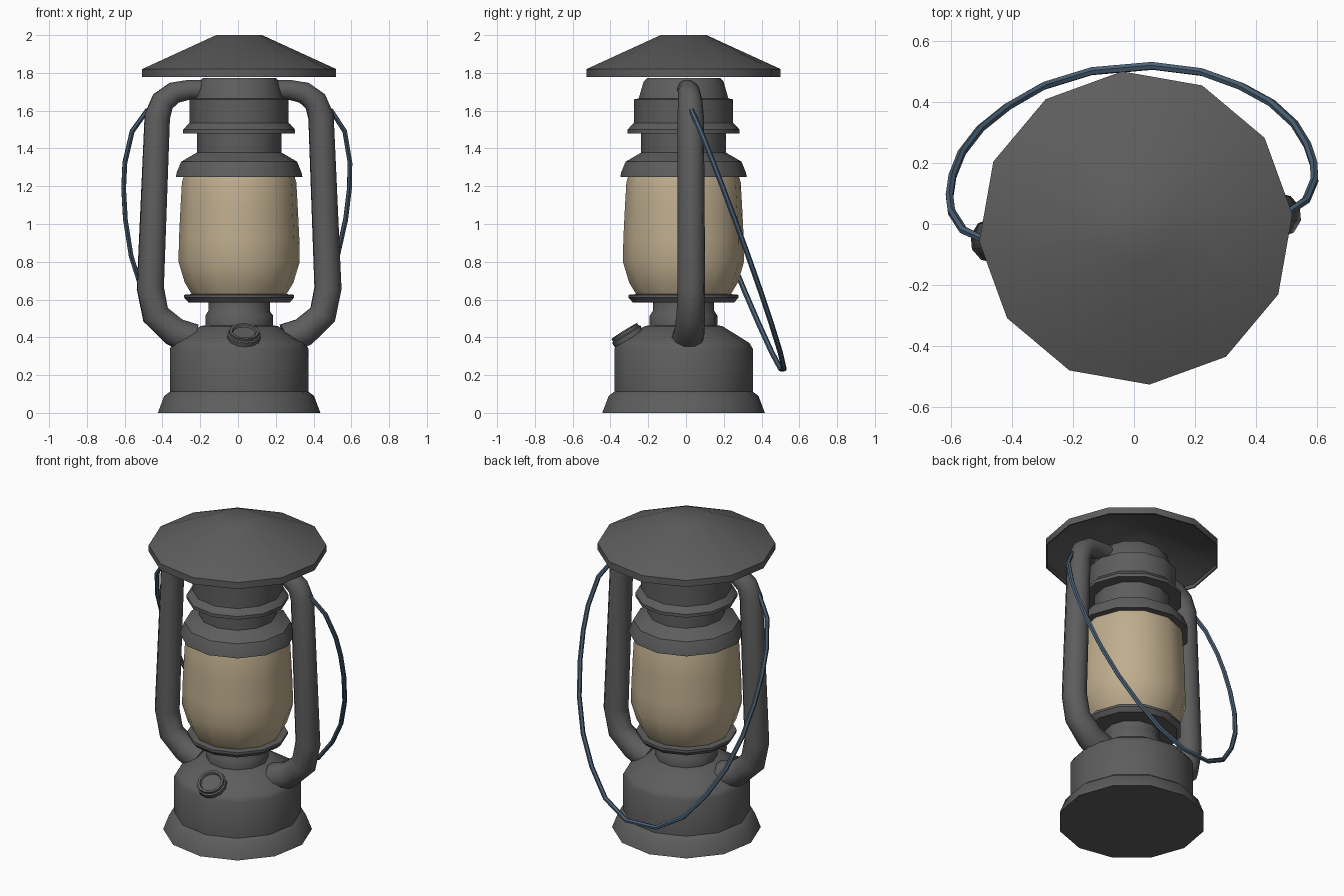
import bpy, bmesh, math
from mathutils import Matrix, Vector

if "Cube" in bpy.data.objects:
    bpy.data.objects.remove(bpy.data.objects["Cube"])

# whole lantern is turned 5 degrees and sits slightly off the origin
PLACE = Matrix.Translation((0.006, -0.013, 0)) @ Matrix.Rotation(math.radians(5), 4, 'Z')


def material(name, color):
    m = bpy.data.materials.new(name)
    m.diffuse_color = (*color, 1)
    m.use_nodes = True
    m.node_tree.nodes["Principled BSDF"].inputs["Base Color"].default_value = m.diffuse_color
    return m


METAL = material("dark_metal", (0.11, 0.11, 0.11))
GLASS = material("tan_glass", (0.52, 0.42, 0.27))
WIRE = material("blue_wire", (0.07, 0.12, 0.18))


def finish(name, bm, mat, local=Matrix(), angle=35):
    bmesh.ops.recalc_face_normals(bm, faces=bm.faces)
    bm.transform(PLACE @ local)
    me = bpy.data.meshes.new(name)
    bm.to_mesh(me)
    bm.free()
    me.materials.append(mat)
    ob = bpy.data.objects.new(name, me)
    bpy.context.collection.objects.link(ob)
    bpy.ops.object.select_all(action='DESELECT')
    ob.select_set(True)
    bpy.context.view_layer.objects.active = ob
    bpy.ops.object.shade_smooth_by_angle(angle=math.radians(angle))
    return ob


def skin(bm, rings):
    """Bridge successive rings and close both ends."""
    n = len(rings[0])
    for a, b in zip(rings, rings[1:]):
        for i in range(n):
            j = (i + 1) % n
            bm.faces.new((a[i], a[j], b[j], b[i]))
    bm.faces.new(rings[0])
    bm.faces.new(rings[-1])


def lathe(name, profile, mat=METAL, sides=12, local=Matrix()):
    bm = bmesh.new()
    turn = 2 * math.pi / sides
    skin(bm, [[bm.verts.new((r * math.cos(i * turn), r * math.sin(i * turn), z))
               for i in range(sides)] for r, z in profile])
    return finish(name, bm, mat, local)


def sweep(name, path, radii, side_axis, mat, sides, local=Matrix()):
    """Tube along a planar path; side_axis is the plane normal."""
    bm = bmesh.new()
    pts = [Vector(p) for p in path]
    side = Vector(side_axis).normalized()
    rings = []
    for k, (p, r) in enumerate(zip(pts, radii)):
        t0 = (p - pts[max(k - 1, 0)]).normalized()
        t1 = (pts[min(k + 1, len(pts) - 1)] - p).normalized()
        out = side.cross((t0 + t1).normalized())
        rings.append([bm.verts.new(p + r * (math.cos(a) * side + math.sin(a) * out))
                      for a in (2 * math.pi * i / sides for i in range(sides))])
    skin(bm, rings)
    return finish(name, bm, mat, local, 50)


# fuel tank with foot, shoulder and burner neck
lathe("fuel_tank", [(0.432, 0), (0.398, 0.09), (0.368, 0.112), (0.368, 0.34), (0.35, 0.37),
                    (0.205, 0.46), (0.18, 0.463), (0.18, 0.515), (0.163, 0.54), (0.163, 0.6)])

# plate under the glass
lathe("globe_plate", [(0.16, 0.585), (0.27, 0.585), (0.292, 0.61), (0.292, 0.625), (0.24, 0.63)])

# glass globe
lathe("glass_globe", [(0.25, 0.625), (0.289, 0.69), (0.322, 0.80), (0.32, 0.92),
                      (0.312, 1.08), (0.304, 1.22), (0.295, 1.25)], GLASS)

# stacked chimney rings
lathe("chimney", [(0.285, 1.25), (0.336, 1.25), (0.332, 1.272), (0.308, 1.33), (0.225, 1.378),
                  (0.225, 1.48), (0.297, 1.48), (0.297, 1.5), (0.27, 1.53), (0.263, 1.535),
                  (0.263, 1.66), (0.238, 1.665), (0.212, 1.755), (0.195, 1.772)])

# hollow rain hood
lathe("hood", [(0.115, 1.975), (0.508, 1.80), (0.508, 1.778), (0.516, 1.778),
               (0.516, 1.82), (0.122, 2.0)])

# side air tubes, mirrored by half turn, flared where they meet the tank
tube = [(0.15, 1.715), (0.27, 1.71), (0.345, 1.695), (0.405, 1.65), (0.435, 1.57),
        (0.472, 0.66), (0.444, 0.52), (0.345, 0.43), (0.25, 0.39)]
radii = [0.05, 0.055, 0.06, 0.065, 0.07, 0.074, 0.076, 0.08, 0.088]
for label, half_turn in (("right", 0), ("left", math.pi)):
    sweep(label + "_air_tube", [(x, 0, z) for x, z in tube], radii, (0, 1, 0), METAL, 10,
          Matrix.Rotation(half_turn, 4, 'Z'))

# filler cap tilted to the shoulder slope, with recessed top
lathe("filler_cap", [(0.065, -0.08), (0.065, -0.045), (0.088, -0.045), (0.088, -0.02),
                     (0.08, -0.015), (0.08, 0), (0.065, 0), (0.06, -0.012)],
      local=Matrix.Translation((0, -0.315, 0.433)) @ Matrix.Rotation(math.radians(32), 4, 'X'))

# wire carrying handle hanging down behind
half = [(0.45, 0), (0.49, 0), (0.565, 0.08), (0.598, 0.2), (0.6, 0.3), (0.585, 0.42),
        (0.548, 0.56), (0.48, 0.70), (0.385, 0.82), (0.26, 0.93), (0.1, 0.995)]
loop = half + [(-u, t) for u, t in reversed(half)]
sweep("wire_handle", [(u, 0.528 * t, 1.6 - 1.375 * t) for u, t in loop], [0.014] * len(loop),
      (0, 1.375, 0.528), WIRE, 6)
